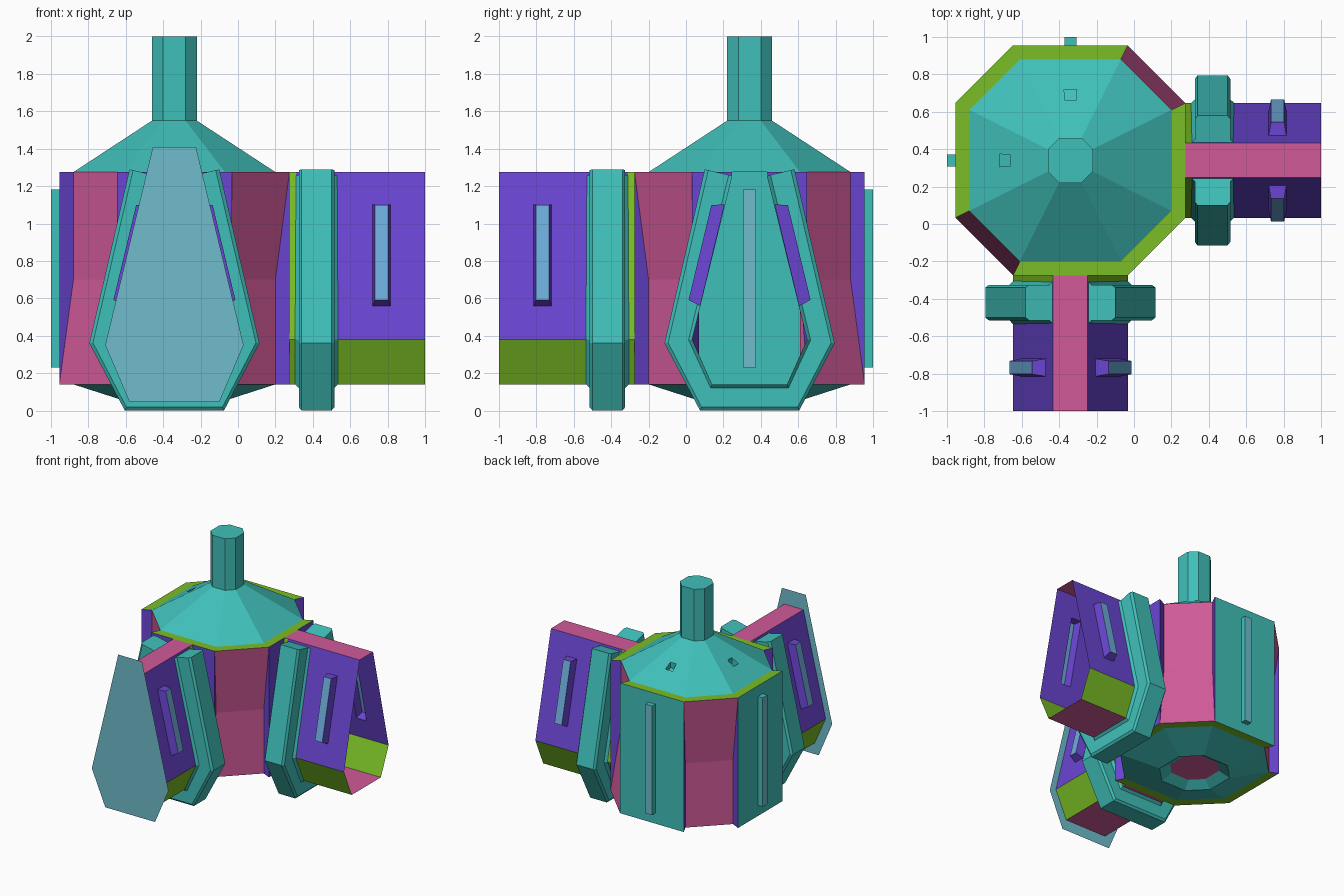
import bpy, bmesh
from mathutils import Vector as V

if "Cube" in bpy.data.objects:
    bpy.data.objects.remove(bpy.data.objects["Cube"])

COLOURS = {"teal": (64, 192, 186), "purple": (106, 69, 210), "magenta": (208, 90, 152),
           "green": (122, 190, 38), "pale_blue": (112, 188, 204), "window_blue": (110, 172, 218)}
NAMES = list(COLOURS)
MATS = []
for n, rgb in COLOURS.items():
    m = bpy.data.materials.new(n)
    lin = [(c / 255 / 12.92) if c < 11 else ((c / 255 + 0.055) / 1.055) ** 2.4 for c in rgb]
    m.diffuse_color = (*lin, 1)
    m.use_nodes = True
    m.node_tree.nodes["Principled BSDF"].inputs["Base Color"].default_value = m.diffuse_color
    MATS.append(m)

CX, CY = -0.34, 0.34           # hub centre
Z0, Z1, ZM = 0.14, 1.275, 0.70  # hub bottom, top, recess bend


def part(name, faces):
    """Make one flat-shaded object from a list of (points, colour)."""
    bm = bmesh.new()
    for pts, col in faces:
        f = bm.faces.new([bm.verts.new(p) for p in pts])
        f.material_index = NAMES.index(col)
    bmesh.ops.remove_doubles(bm, verts=bm.verts, dist=0.0005)
    bmesh.ops.recalc_face_normals(bm, faces=bm.faces)
    me = bpy.data.meshes.new(name)
    bm.to_mesh(me)
    bm.free()
    for m in MATS:
        me.materials.append(m)
    ob = bpy.data.objects.new(name, me)
    bpy.context.collection.objects.link(ob)


def octagon(a, h, z):
    """Octagon with apothem a and half side h; edges 0,2,4,6 face +x,+y,-x,-y."""
    pts = [(a, -h), (a, h), (h, a), (-h, a), (-a, h), (-a, -h), (-h, -a), (h, -a)]
    return [V((CX + x, CY + y, z)) for x, y in pts]


def loft(r0, r1, col, closed=True):
    n = len(r0)
    return [([r0[i], r0[(i + 1) % n], r1[(i + 1) % n], r1[i]], col)
            for i in range(n if closed else n - 1)]


def pocket(quad, u, v, offset, shrink, wall, side, pane):
    """A quad with a rectangular opening pushed along offset and closed by a pane."""
    a, b, c, d = quad

    def at(s, t):
        return a.lerp(b, s).lerp(d.lerp(c, s), t)

    def rect(k):
        return [at(u[0] + k, v[0] + k), at(u[1] - k, v[0] + k),
                at(u[1] - k, v[1] - k), at(u[0] + k, v[1] - k)]
    hole, out = rect(0), [p + offset for p in rect(shrink)]
    return loft(list(quad), hole, wall) + loft(hole, out, side) + [(out, pane)]


# ---- hub shell ----
out0, out1, outm = (octagon(0.615, 0.307, z) for z in (Z0, Z1, ZM))
in0, in1, inm = (octagon(0.54, 0.27, z) for z in (Z0, Z1, ZM))
hub = []
for i in range(8):
    j = (i + 1) % 8
    top_cut, low_cut = i in (1, 5), i in (3, 7)
    if not top_cut:
        hub.append(([out1[i], out1[j], in1[j], in1[i]], "green"))
    if not low_cut:
        hub.append(([out0[i], out0[j], in0[j], in0[i]], "green"))
    if i % 2:  # diagonal recessed panels with purple cheeks
        hi, lo = (in1, out0) if top_cut else (out1, in0)
        hub += [([hi[i], hi[j], inm[j], inm[i]], "magenta"),
                ([inm[i], inm[j], lo[j], lo[i]], "magenta")]
        for k in (i, j):
            if top_cut:
                hub.append(([out0[k], inm[k], in1[k], out1[k]], "purple"))
            else:
                hub.append(([out1[k], inm[k], in0[k], out0[k]], "purple"))
    elif i in (2, 4):  # back and left walls with a slot window
        outward = V((0, 0.045, 0)) if i == 2 else V((-0.045, 0, 0))
        hub += pocket([out0[i], out0[j], out1[j], out1[i]], (0.447, 0.553), (0.08, 0.918),
                      outward, 0, "teal", "teal", "pale_blue")
part("hub_shell", hub)

# ---- roof with two small hatches ----
neck = octagon(0.12, 0.06, 1.55)
roof = []
for i in range(8):
    j = (i + 1) % 8
    q = [in1[i], in1[j], neck[j], neck[i]]
    if i in (2, 4):
        roof += pocket(q, (0.41, 0.59), (0.38, 0.525), V((0, 0, -0.05)), 0, *["teal"] * 3)
    else:
        roof.append((q, "teal"))
part("roof", roof)

stem_top = octagon(0.12, 0.06, 2.0)
part("roof_stem", loft(neck, stem_top, "teal") + [(stem_top, "teal")])

# ---- underside dish ----
lip, well = octagon(0.26, 0.12, 0.05), octagon(0.18, 0.085, 0.10)
part("underside", loft(in0, lip, "teal") + loft(lip, well, "teal") + [(well, "magenta")])

# ---- two arms: (sideways, outward, up) mapped to the right and to the front ----
SECTION = [(-0.0925, Z1), (-0.307, 0.38), (-0.2, Z0), (0.2, Z0), (0.307, 0.38), (0.0925, Z1)]
INNER = [(-0.0925, 1.255)] + SECTION[1:5] + [(0.0925, 1.255)]
OUTER = [(-0.24, 1.29), (-0.455, 0.36), (-0.265, 0.0), (0.265, 0.0), (0.455, 0.36), (0.24, 1.29)]
COLLAR = [(-0.115, 0), (-0.095, 0.13), (-0.095, 0.87), (-0.08, 1),
          (0.08, 1), (0.095, 0.87), (0.095, 0.13), (0.115, 0)]
SIDE_COL = ["purple", "green", "magenta", "green", "purple", "magenta"]


def right(s, d, z):
    return V((CX + d, CY + s, z))


def front(s, d, z):
    return V((CX + s, CY - d, z))


for tag, put in (("right", right), ("front", front)):
    origin = put(0, 0, 0)
    arm = []
    for i in range(6):
        (s0, z0), (s1, z1) = SECTION[i], SECTION[(i + 1) % 6]
        col = SIDE_COL[i]
        root = "green" if col == "purple" else col
        arm.append(([put(s0, 0.615, z0), put(s1, 0.615, z1),
                     put(s1, 0.65, z1), put(s0, 0.65, z0)], root))
        if col == "purple":  # sloped side with a protruding window
            sg = -1 if i == 0 else 1
            q = [put(sg * 0.307, 0.65, 0.38), put(sg * 0.307, 1.34, 0.38),
                 put(sg * 0.0925, 1.34, Z1), put(sg * 0.0925, 0.65, Z1)]
            arm += pocket(q, (0.594, 0.732), (0.2, 0.805), put(sg * 0.066, 0, 0.016) - origin,
                          0.018, "purple", "purple", "window_blue")
        else:
            arm.append(([put(s0, 0.65, z0), put(s1, 0.65, z1),
                         put(s1, 1.34, z1), put(s0, 1.34, z0)], col))
    part(tag + "_arm", arm)

    # hub wall corners left around the arm opening
    corners = []
    for sg in (-1, 1):
        for tri in ([(0.0925, Z1), (0.307, Z1), (0.307, 0.38)],
                    [(0.2, Z0), (0.307, Z0), (0.307, 0.38)]):
            corners.append(([put(sg * s, 0.615, z) for s, z in tri], "purple"))
    part(tag + "_wall_corners", corners)

    # bevelled collar wrapped around the arm, open over the top
    rings = []
    for (a, b), (c, e) in zip(INNER, OUTER):
        rings.append([put(a + (c - a) * t, 0.76 + w, b + (e - b) * t) for w, t in COLLAR])
    collar = [(rings[0], "teal"), (rings[-1], "teal")]
    for r0, r1 in zip(rings, rings[1:]):
        collar += loft(r0, r1, "teal", closed=False)
    part(tag + "_collar", collar)

# ---- end plate on the front arm ----
PLATE = [(-0.115, 1.41), (-0.37, 0.35), (-0.24, 0.045), (0.24, 0.045), (0.37, 0.35), (0.115, 1.41)]
part("front_end_plate", [([front(s, 1.34, z) for s, z in PLATE], "pale_blue")])
